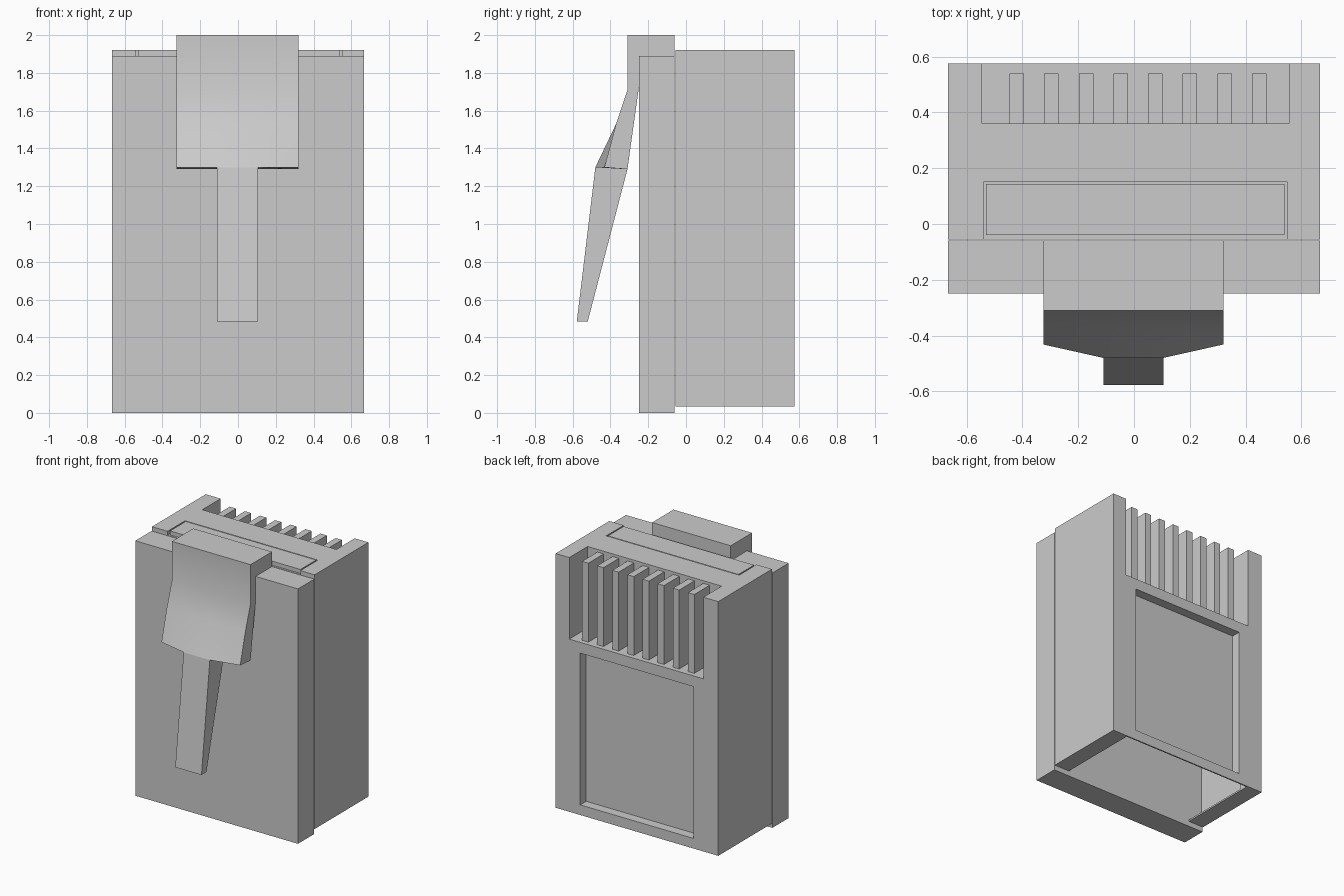
import bpy, bmesh

if "Cube" in bpy.data.objects:
    bpy.data.objects.remove(bpy.data.objects["Cube"])


def finish(name, bm):
    bmesh.ops.recalc_face_normals(bm, faces=bm.faces)
    mesh = bpy.data.meshes.new(name)
    bm.to_mesh(mesh)
    bm.free()
    ob = bpy.data.objects.new(name, mesh)
    bpy.context.collection.objects.link(ob)
    return ob


def box(name, x0, x1, y0, y1, z0, z1):
    bm = bmesh.new()
    bmesh.ops.create_cube(bm, size=1)
    for v in bm.verts:
        v.co.x = x1 if v.co.x > 0 else x0
        v.co.y = y1 if v.co.y > 0 else y0
        v.co.z = z1 if v.co.z > 0 else z0
    return finish(name, bm)


def loft(name, columns):
    """Join matching (y, z) profiles placed at successive x positions."""
    bm = bmesh.new()
    rings = [[bm.verts.new((x, y, z)) for y, z in prof] for x, prof in columns]
    n = len(rings[0])
    for a, b in zip(rings, rings[1:]):
        for i in range(n):
            j = (i + 1) % n
            bm.faces.new((a[i], a[j], b[j], b[i]))
    bm.faces.new(rings[0])
    bm.faces.new(rings[-1][::-1])
    return finish(name, bm)


def cut(target, *dims):
    cutter = box("cutter", *dims)
    cutter.hide_render = True
    mod = target.modifiers.new("cut", 'BOOLEAN')
    mod.operation = 'DIFFERENCE'
    mod.solver = 'EXACT'
    mod.object = cutter
    bpy.context.view_layer.objects.active = target
    bpy.ops.object.modifier_apply(modifier=mod.name)
    bpy.data.objects.remove(cutter)


# Front slab, slightly lower than the housing
box("front_slab", -.667, .667, -.25, -.06, 0, 1.89)

# Housing: contact bay, rear window, hollow inside, cable opening, top recess
body = box("housing", -.667, .667, -.055, .575, .035, 1.92)
cut(body, -.545, .555, .36, .7, 1.315, 2.1)
cut(body, -.465, .465, .505, .7, .11, 1.235)
cut(body, -.655, .655, -.2, .495, .047, 1.3)
cut(body, -.54, .54, -.2, .565, -.1, .1)
cut(body, -.54, .55, -.2, .15, 1.89, 2.1)

# Insert plate filling the top recess with a hairline gap
box("top_insert", -.53, .54, -.04, .143, 1.885, 1.92)

# Eight dividers in the contact bay
for i in range(8):
    x = -.42 + i * .1241
    box(f"contact_divider_{i + 1}", x - .026, x + .026, .355, .54, 1.31, 1.9)


# Wide latch root, crowned towards its lower edge
def root(front):
    return [(-.06, 2), (-.31, 2), (-.31, 1.71), (-.37, 1.53),
            (front, 1.3), (-.31, 1.29), (-.25, 1.72), (-.06, 1.72)]


latch = loft("latch_root", [(-.325, root(-.432)), (-.11, root(-.48)),
                            (.105, root(-.48)), (.32, root(-.432))])

# Narrow tapering latch lever
stem = [(-.48, 1.3), (-.578, .485), (-.52, .485), (-.31, 1.29)]
lever = loft("latch_lever", [(-.11, stem), (.105, stem)])

# Soft shading across the latch bend
bpy.ops.object.select_all(action='DESELECT')
latch.select_set(True)
bpy.context.view_layer.objects.active = latch
bpy.ops.object.shade_smooth_by_angle(angle=.52)
